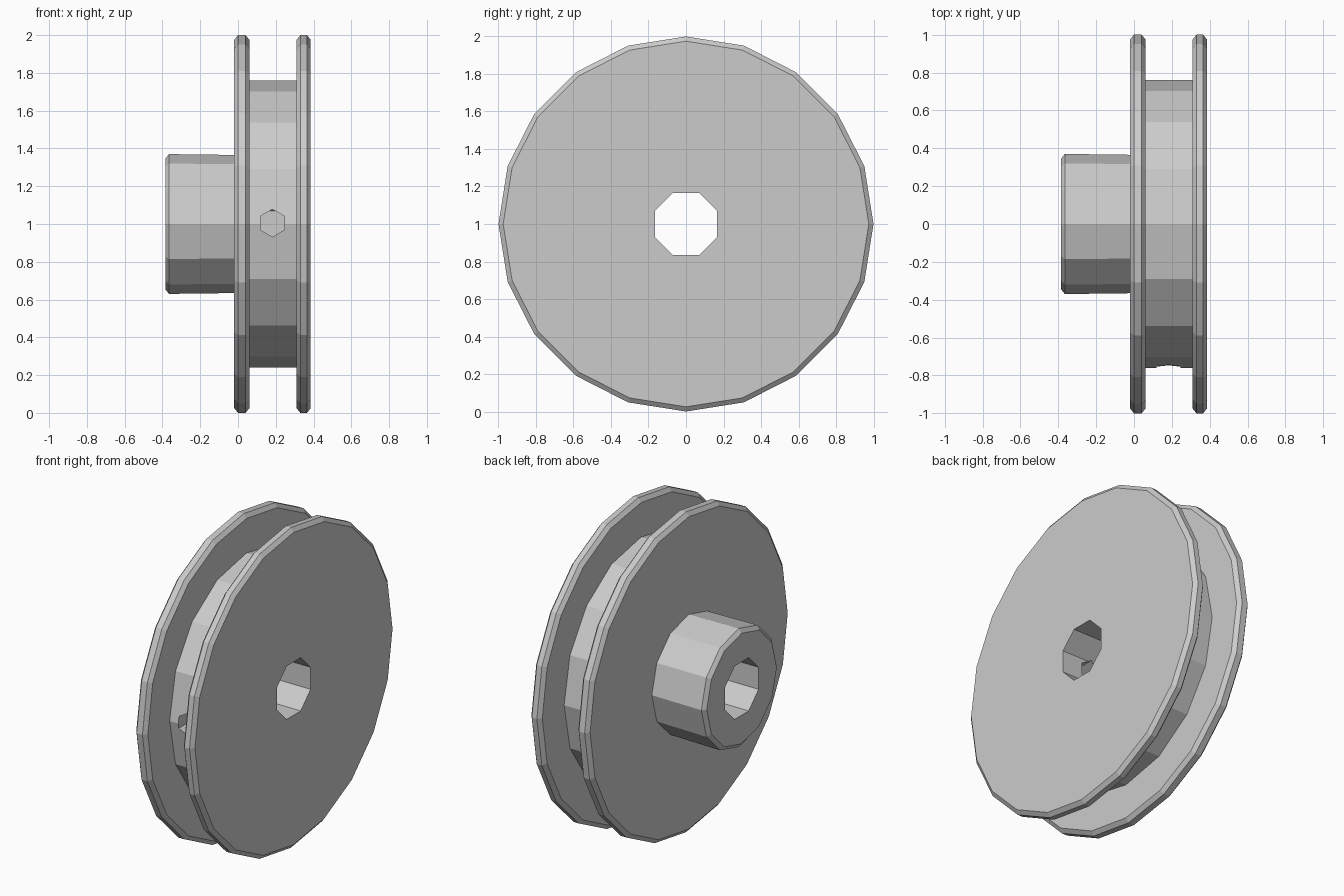
import bpy, bmesh
from math import cos, sin, tau
from mathutils import Matrix

if "Cube" in bpy.data.objects:
    bpy.data.objects.remove(bpy.data.objects["Cube"])

AXIS_Z = 1.0


def lathe(name, profile, sides, phase=0.0):
    """Closed solid turned about the x axis from (x, radius) points."""
    bm = bmesh.new()
    rings = []
    for x, r in profile:
        rings.append([bm.verts.new((x, r * sin(tau * (i + phase) / sides),
                                    AXIS_Z + r * cos(tau * (i + phase) / sides)))
                      for i in range(sides)])
    for a, b in zip(rings, rings[1:]):
        for i in range(sides):
            j = (i + 1) % sides
            bm.faces.new((a[i], a[j], b[j], b[i]))
    bm.faces.new(rings[0])
    bm.faces.new(rings[-1])
    bmesh.ops.recalc_face_normals(bm, faces=bm.faces)
    mesh = bpy.data.meshes.new(name)
    bm.to_mesh(mesh)
    bm.free()
    obj = bpy.data.objects.new(name, mesh)
    bpy.context.collection.objects.link(obj)
    return obj


def combine(base, other, operation):
    """Apply a boolean and discard the helper."""
    mod = base.modifiers.new(operation.lower(), 'BOOLEAN')
    mod.operation = operation
    mod.solver = 'EXACT'
    mod.object = other
    bpy.context.view_layer.objects.active = base
    bpy.ops.object.modifier_apply(modifier=mod.name)
    bpy.data.objects.remove(other, do_unlink=True)


def flange(name, x0, x1):
    return lathe(name, [(x0, 0.975), (x0 + 0.02, 1.0),
                        (x1 - 0.02, 1.0), (x1, 0.975)], 20)


# Drum between the two flanges
pulley = lathe("pulley_wheel", [(0.02, 0.76), (0.34, 0.76)], 16)

# Rim flanges
combine(pulley, flange("inner_flange", -0.02, 0.06), 'UNION')
combine(pulley, flange("outer_flange", 0.31, 0.385), 'UNION')

# Hub with chamfered end
hub = lathe("hub", [(-0.385, 0.345), (-0.365, 0.37), (0.02, 0.365)], 12)
combine(pulley, hub, 'UNION')

# Axle bore
combine(pulley, lathe("bore_cutter", [(-0.6, 0.18), (0.6, 0.18)], 8, 0.5), 'DIFFERENCE')

# Set screw hole from the front of the drum into the bore
screw = lathe("screw_cutter", [(0.0, 0.073), (0.9, 0.073)], 6)
screw.data.transform(Matrix.Translation((0.182, 0, AXIS_Z + 0.005))
                     @ Matrix.Rotation(-tau / 4, 4, 'Z')
                     @ Matrix.Translation((0, 0, -AXIS_Z)))
combine(pulley, screw, 'DIFFERENCE')
